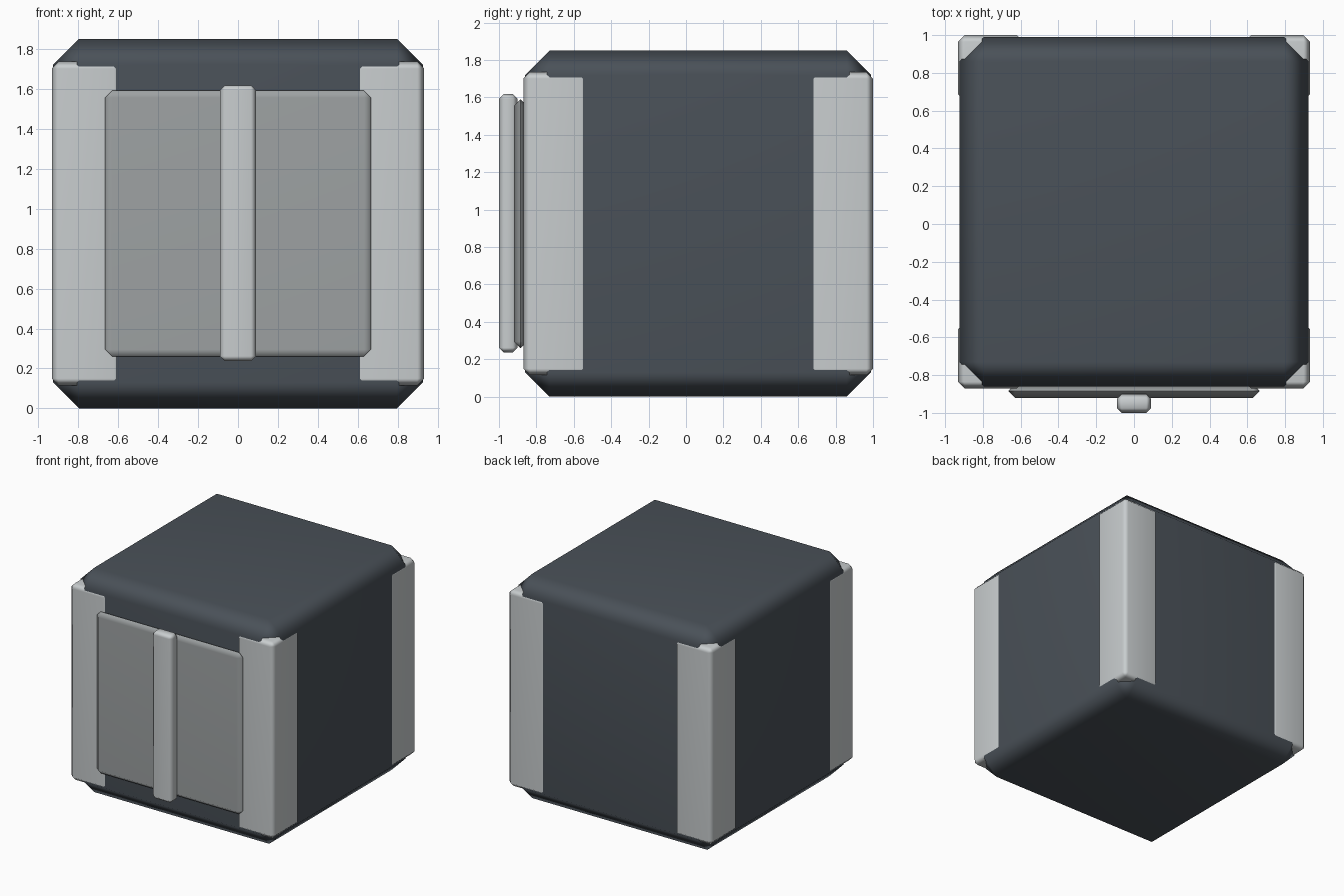
import bpy

if "Cube" in bpy.data.objects:
    bpy.data.objects.remove(bpy.data.objects["Cube"])


def material(name, rgb):
    m = bpy.data.materials.new(name)
    m.diffuse_color = (*rgb, 1)
    m.use_nodes = True
    m.node_tree.nodes["Principled BSDF"].inputs["Base Color"].default_value = m.diffuse_color
    return m


DARK = material("dark_shell", (0.068, 0.082, 0.098))
MID = material("panel_grey", (0.34, 0.36, 0.365))
LIGHT = material("light_trim", (0.58, 0.61, 0.62))


def block(name, lo, hi, bevel, mat):
    """Chamfered box between two corners, softly shaded with flat main faces."""
    bpy.ops.mesh.primitive_cube_add(size=1, location=[(a + b) / 2 for a, b in zip(lo, hi)])
    ob = bpy.context.object
    ob.name = name
    ob.scale = [b - a for a, b in zip(lo, hi)]
    bpy.ops.object.transform_apply(location=False, rotation=False, scale=True)
    bpy.ops.object.shade_smooth()
    b = ob.modifiers.new("Bevel", 'BEVEL')
    b.width, b.segments, b.limit_method = bevel, 1, 'NONE'
    w = ob.modifiers.new("Weighted", 'WEIGHTED_NORMAL')
    w.keep_sharp = True
    ob.data.materials.append(mat)
    return ob


CY = 0.065  # body centre in y

# Main crate body
block("body", (-0.925, CY - 0.925, 0), (0.925, CY + 0.925, 1.85), 0.13, DARK)

# Four corner guards
for sx, side in ((-1, "left"), (1, "right")):
    for sy, end in ((-1, "front"), (1, "back")):
        xs = sorted((sx * 0.585, sx * 0.932))
        ys = sorted((CY + sy * 0.588, CY + sy * 0.935))
        block(f"corner_guard_{end}_{side}", (xs[0], ys[0], 0.115), (xs[1], ys[1], 1.735), 0.035, LIGHT)

# Front panel and vertical strip
block("front_panel", (-0.665, -0.92, 0.26), (0.665, -0.85, 1.59), 0.0345, MID)
block("front_strip", (-0.09, -1.0, 0.237), (0.09, -0.9, 1.617), 0.025, LIGHT)
